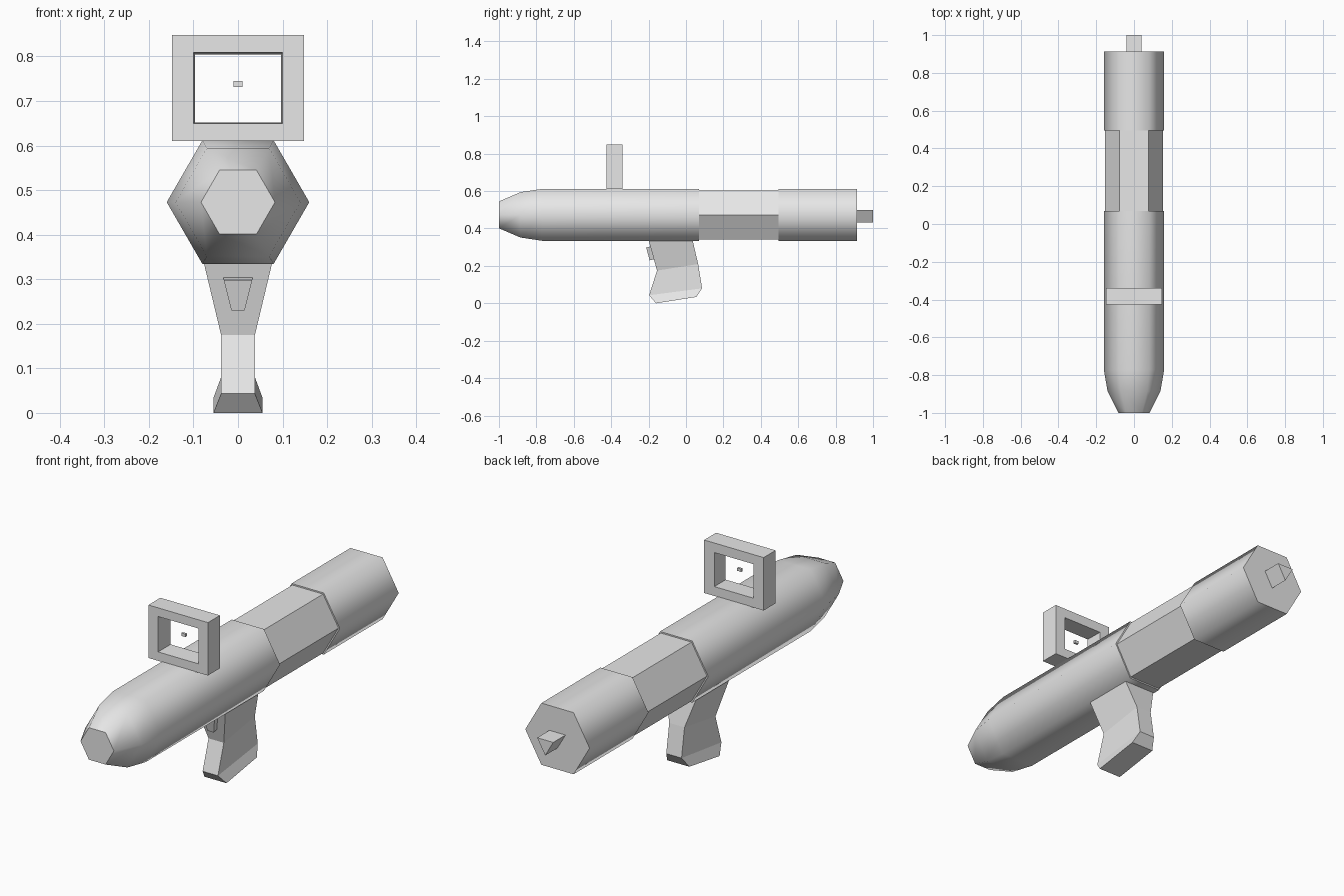
import bpy, bmesh, math

if "Cube" in bpy.data.objects:
    bpy.data.objects.remove(bpy.data.objects["Cube"])

grey = bpy.data.materials.new("grey")
grey.use_nodes = True
grey.diffuse_color = (0.8, 0.8, 0.8, 1)
grey.node_tree.nodes["Principled BSDF"].inputs["Base Color"].default_value = (0.8, 0.8, 0.8, 1)

AXIS = 0.473   # height of the barrel axis


def loft(name, rings, closed=False, smooth=False):
    """Skin a list of equal-sized rings; cap the ends, or join last to first."""
    bm = bmesh.new()
    loops = [[bm.verts.new(p) for p in ring] for ring in rings]
    n = len(loops[0])
    pairs = list(zip(loops, loops[1:]))
    if closed:
        pairs.append((loops[-1], loops[0]))
    else:
        bm.faces.new(loops[0])
        bm.faces.new(loops[-1])
    for a, b in pairs:
        for i in range(n):
            j = (i + 1) % n
            bm.faces.new((a[i], a[j], b[j], b[i]))
    bmesh.ops.recalc_face_normals(bm, faces=bm.faces)
    mesh = bpy.data.meshes.new(name)
    bm.to_mesh(mesh)
    bm.free()
    mesh.materials.append(grey)
    obj = bpy.data.objects.new(name, mesh)
    bpy.context.collection.objects.link(obj)
    if smooth:
        bpy.ops.object.select_all(action="DESELECT")
        obj.select_set(True)
        bpy.context.view_layer.objects.active = obj
        bpy.ops.object.shade_smooth_by_angle(angle=math.radians(62))
    return obj


def polygon(y, radius, sides=6, z=AXIS, turn=0.0):
    angles = [turn + math.tau * i / sides for i in range(sides)]
    return [(radius * math.cos(a), y, z + radius * math.sin(a)) for a in angles]


def rect(y, half_width, z0, z1):
    return [(-half_width, y, z0), (half_width, y, z0),
            (half_width, y, z1), (-half_width, y, z1)]


def slab(yf, zf, yb, zb, wf, wb=None):
    """Ring running from a front edge to a back edge."""
    wb = wf if wb is None else wb
    return [(-wf, yf, zf), (wf, yf, zf), (wb, yb, zb), (-wb, yb, zb)]


# Hexagonal barrel: nosed front tube, recessed middle, rear tube
loft("front_tube", [polygon(y, r) for y, r in
                    ((-1, 0.083), (-0.885, 0.14), (-0.77, 0.16), (0.07, 0.16))], smooth=True)
loft("middle_tube", [polygon(0.06, 0.153), polygon(0.51, 0.153)])
loft("rear_tube", [polygon(0.495, 0.16), polygon(0.913, 0.16)], smooth=True)

# Triangular peg at the back, point down
loft("rear_peg", [polygon(y, 0.046, 3, 0.477, -math.pi / 2) for y in (0.9, 1.0)])

# Sight frame with slightly tapered opening, and floating aiming dot
loft("sight_frame", [rect(-0.425, 0.148, 0.61, 0.848), rect(-0.34, 0.148, 0.61, 0.848),
                     rect(-0.34, 0.097, 0.652, 0.805), rect(-0.425, 0.1, 0.65, 0.809)],
     closed=True)
loft("sight_dot", [rect(y, 0.01, 0.732, 0.745) for y in (-0.388, -0.378)])

# Grip, waisted in the middle and flared at the foot
loft("grip", [slab(-0.2, 0.338, 0.035, 0.338, 0.077),
              slab(-0.155, 0.175, 0.065, 0.21, 0.038),
              slab(-0.197, 0.043, 0.086, 0.08, 0.038),
              slab(-0.16, 0.0, 0.055, 0.034, 0.055)])

# Trigger tapering downwards
loft("trigger", [slab(-0.213, 0.298, -0.18, 0.306, 0.032),
                 slab(-0.194, 0.23, -0.16, 0.238, 0.015)])
